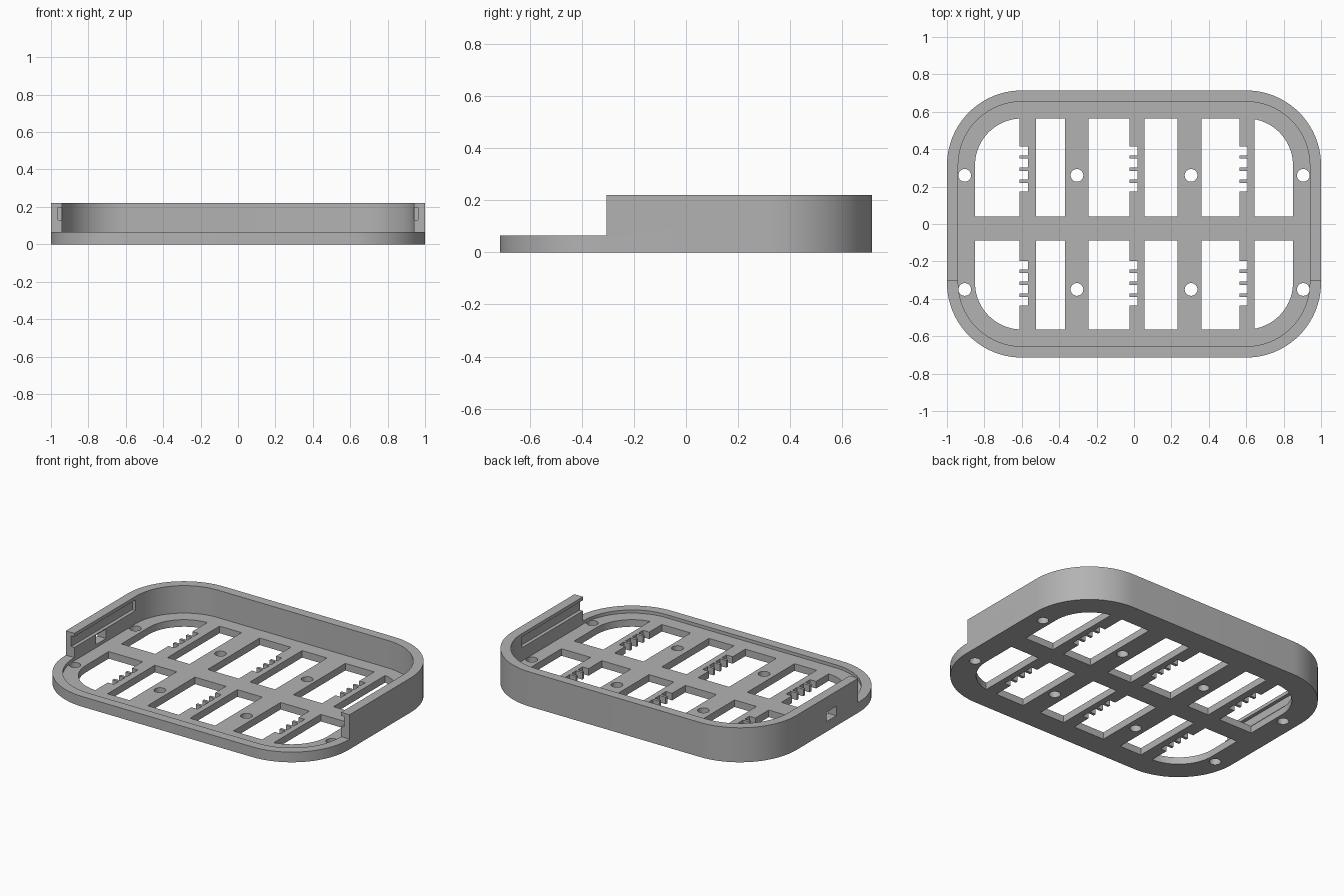
import bpy
import bmesh
import math

if "Cube" in bpy.data.objects:
    bpy.data.objects.remove(bpy.data.objects["Cube"], do_unlink=True)

HALF_Y = 0.714
HEIGHT = 0.22
RIM_TOP = 0.065
FLOOR_TOP = 0.045
WALL = 0.06
WALL_END = -0.305


def prism(name, points, z0, z1):
    """Extrude a flat outline from z0 to z1."""
    bm = bmesh.new()
    face = bm.faces.new([bm.verts.new((x, y, z0)) for x, y in points])
    top = bmesh.ops.extrude_face_region(bm, geom=[face])
    verts = [v for v in top["geom"] if isinstance(v, bmesh.types.BMVert)]
    bmesh.ops.translate(bm, verts=verts, vec=(0, 0, z1 - z0))
    bmesh.ops.recalc_face_normals(bm, faces=bm.faces)
    mesh = bpy.data.meshes.new(name)
    bm.to_mesh(mesh)
    bm.free()
    obj = bpy.data.objects.new(name, mesh)
    bpy.context.collection.objects.link(obj)
    return obj


def rounded(inset, radius, segments=20):
    """Rounded rectangle outline, inset from the outer edge."""
    cx, cy = 1 - inset - radius, HALF_Y - inset - radius
    points = []
    for q, (sx, sy) in enumerate([(1, 1), (-1, 1), (-1, -1), (1, -1)]):
        for i in range(segments + 1):
            a = math.pi / 2 * (q + i / segments)
            points.append((sx * cx + radius * math.cos(a), sy * cy + radius * math.sin(a)))
    return points


def box(x0, x1, y0, y1, z0=-0.1, z1=0.1):
    return prism("cutter", [(x0, y0), (x1, y0), (x1, y1), (x0, y1)], z0, z1)


def combine(obj, other, operation="DIFFERENCE"):
    """Apply a boolean and discard the helper object."""
    other.hide_render = True
    mod = obj.modifiers.new("cut", "BOOLEAN")
    mod.operation = operation
    mod.solver = "EXACT"
    mod.object = other
    bpy.context.view_layer.objects.active = obj
    bpy.ops.object.modifier_apply(modifier=mod.name)
    bpy.data.objects.remove(other, do_unlink=True)


# Tray shell: floor, low front rim and tall back wall
tray = prism("tray", rounded(0, 0.4), 0, HEIGHT)
combine(tray, prism("cutter", rounded(WALL, 0.4 - WALL), FLOOR_TOP, 0.5))
combine(tray, box(-2, 2, -2, WALL_END, RIM_TOP, 0.5))

# Floor windows, the outer ones following the rounded corners
columns = [(-0.9, -0.611), (-0.525, -0.37), (-0.242, -0.023),
           (0.057, 0.233), (0.362, 0.565), (0.645, 0.9)]
for y0, y1 in [(0.04, 0.7), (-0.7, -0.088)]:
    for x0, x1 in columns:
        window = prism("cutter", rounded(0.15, 0.25), -0.1, 0.1)
        combine(window, box(x0, x1, y0, y1, -0.2, 0.2), "INTERSECT")
        combine(tray, window)

# Comb slots cut into the three narrow bars
for edge in (-0.611, -0.023, 0.565):
    for start in (0.173, -0.437):
        for i in range(4):
            y = start + i * 0.0645
            combine(tray, box(edge - 0.03, edge + 0.043, y, y + 0.047))

# Screw holes
for x in (-0.905, -0.305, 0.305, 0.905):
    for y in (0.26, -0.35):
        circle = [(x + 0.034 * math.cos(math.tau * i / 32),
                   y + 0.034 * math.sin(math.tau * i / 32)) for i in range(32)]
        combine(tray, prism("cutter", circle, -0.1, 0.1))

# Slide grooves inside both side walls, open at the front
for side in (-1, 1):
    x0, x1 = sorted((side * 0.9, side * 0.962))
    combine(tray, box(x0, x1, -0.4, 0.31, 0.13, 0.198))

# Cable port through one side wall
combine(tray, box(-1.1, -0.9, -0.085, 0.015, 0.065, 0.125))

# Single grey material
grey = bpy.data.materials.new("plain grey")
grey.use_nodes = True
colour = (0.45, 0.45, 0.45, 1)
grey.diffuse_color = colour
grey.node_tree.nodes["Principled BSDF"].inputs["Base Color"].default_value = colour
tray.data.materials.clear()
tray.data.materials.append(grey)

bpy.ops.object.select_all(action="DESELECT")
tray.select_set(True)
bpy.context.view_layer.objects.active = tray
bpy.ops.object.shade_smooth_by_angle(angle=math.radians(30))
